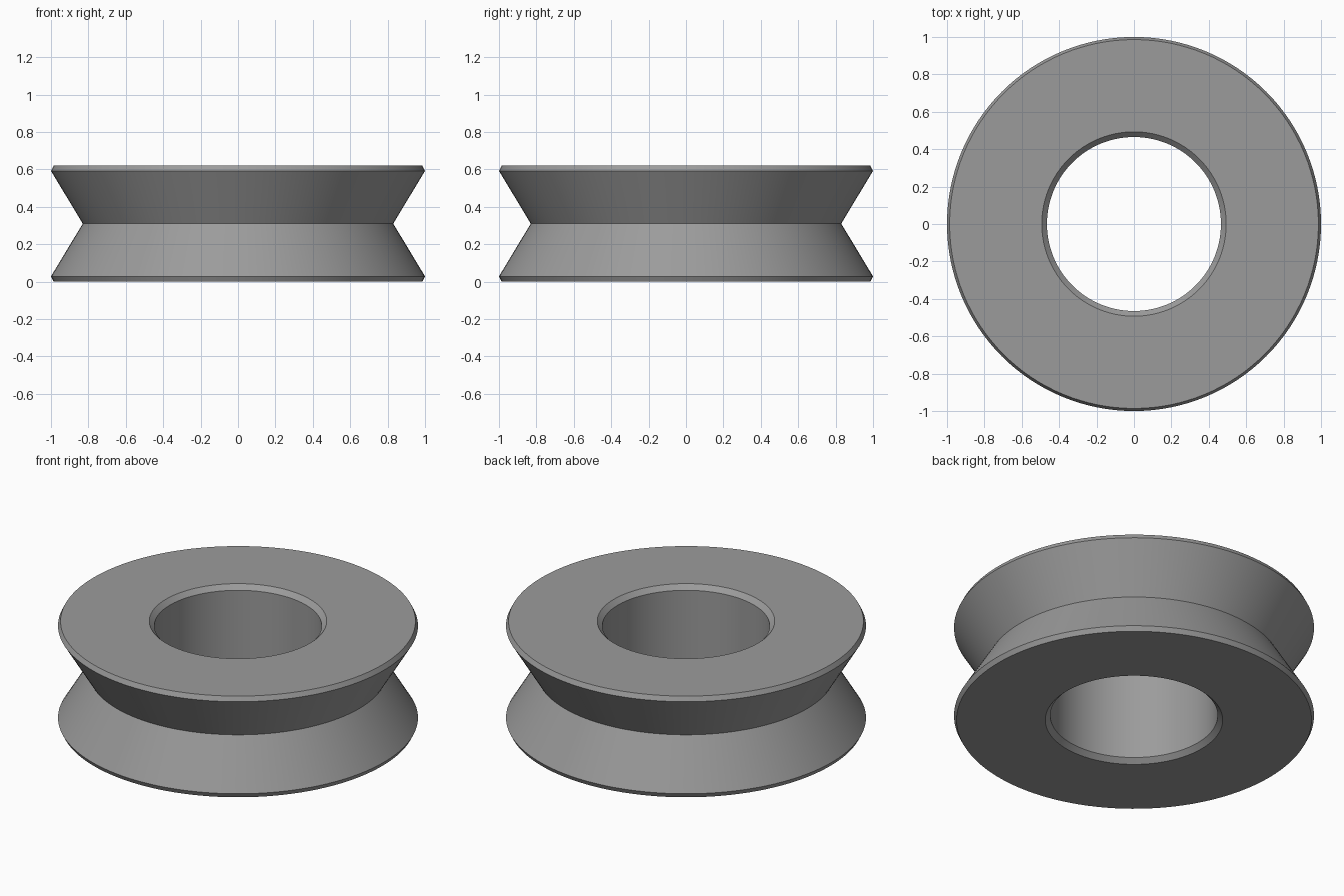
import bpy, bmesh, math

if "Cube" in bpy.data.objects:
    bpy.data.objects.remove(bpy.data.objects["Cube"])

SEGMENTS = 128
HEIGHT = 0.62

# Upper half of the cross-section (radius, z), from groove bottom to bore
upper = [(0.83, 0.31), (1.0, 0.592), (0.986, HEIGHT), (0.493, HEIGHT), (0.465, 0.592)]
# Mirror it to close the section
lower = [(r, HEIGHT - z) for r, z in reversed(upper[1:])]
profile = upper + lower

grey = bpy.data.materials.new("grey metal")
grey.diffuse_color = (0.33, 0.33, 0.33, 1)
grey.use_nodes = True
grey.node_tree.nodes["Principled BSDF"].inputs["Base Color"].default_value = grey.diffuse_color

# Grooved roller: revolve the closed section around z
bm = bmesh.new()
rings = []
for i in range(SEGMENTS):
    a = 2 * math.pi * i / SEGMENTS
    rings.append([bm.verts.new((r * math.cos(a), r * math.sin(a), z)) for r, z in profile])
n = len(profile)
for i in range(SEGMENTS):
    here, there = rings[i], rings[(i + 1) % SEGMENTS]
    for j in range(n):
        k = (j + 1) % n
        bm.faces.new((here[j], there[j], there[k], here[k]))
bmesh.ops.recalc_face_normals(bm, faces=bm.faces)

mesh = bpy.data.meshes.new("grooved_roller")
bm.to_mesh(mesh)
bm.free()
mesh.materials.append(grey)
roller = bpy.data.objects.new("grooved_roller", mesh)
bpy.context.collection.objects.link(roller)

# Smooth around the axis, sharp at the rims
bpy.context.view_layer.objects.active = roller
roller.select_set(True)
bpy.ops.object.shade_smooth_by_angle(angle=math.radians(25))
